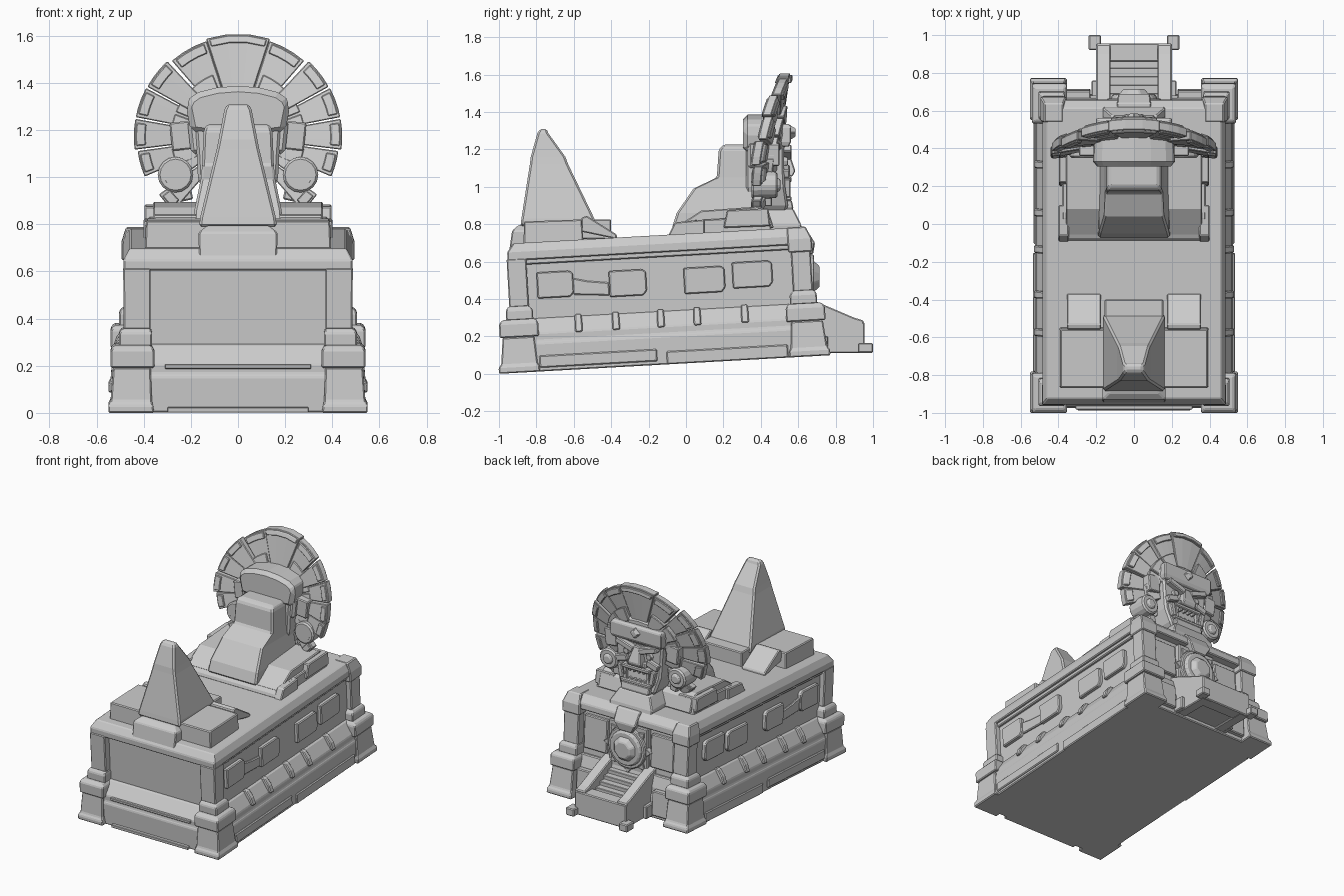
import bpy, bmesh, math
from mathutils import Matrix, Vector

# The building leans: its ground line rises toward the back
TILT = (Matrix.Translation((0, -1, 0)) @ Matrix.Rotation(0.056, 4, 'X')
        @ Matrix.Translation((0, 1, 0)))


def make(name, verts, faces, mirror=False, tilt=False, bevel=0.006, rot=None):
    bm = bmesh.new()
    vs = [bm.verts.new(v) for v in verts]
    for f in faces:
        bm.faces.new([vs[i] for i in f])
    if rot:  # (angle in degrees, axis) about the part's own centre
        c = sum((v.co for v in vs), Vector()) / len(vs)
        bmesh.ops.rotate(bm, verts=vs, cent=c,
                         matrix=Matrix.Rotation(math.radians(rot[0]), 3, rot[1]))
    if tilt:
        bm.transform(TILT)
    bmesh.ops.recalc_face_normals(bm, faces=bm.faces)
    me = bpy.data.meshes.new(name)
    bm.to_mesh(me)
    bm.free()
    ob = bpy.data.objects.new(name, me)
    bpy.context.collection.objects.link(ob)
    if bevel:
        b = ob.modifiers.new("bevel", 'BEVEL')
        b.width, b.segments, b.limit_method = bevel, 1, 'ANGLE'
    if mirror:
        m = ob.modifiers.new("mirror", 'MIRROR')
        m.use_mirror_merge = False
    return ob


def skin(name, rings, **kw):
    n = len(rings[0])
    faces = [tuple(range(n)), tuple(range(len(rings) * n - n, len(rings) * n))]
    for r in range(len(rings) - 1):
        for i in range(n):
            j = (i + 1) % n
            faces.append((r * n + i, r * n + j, r * n + n + j, r * n + n + i))
    return make(name, [p for ring in rings for p in ring], faces, **kw)


def loft(name, levels, **kw):
    """levels: (z, x0, x1, y0, y1), or (z, half_width, y0, y1) when centred"""
    full = [l if len(l) == 5 else (l[0], -l[1], l[1], l[2], l[3]) for l in levels]
    return skin(name, [[(a, c, z), (b, c, z), (b, d, z), (a, d, z)]
                       for z, a, b, c, d in full], **kw)


def box(name, x0, x1, y0, y1, z0, z1, **kw):
    return loft(name, [(z0, x0, x1, y0, y1), (z1, x0, x1, y0, y1)], **kw)


def side_prism(name, yz, x0, x1, **kw):
    return skin(name, [[(x, y, z) for y, z in yz] for x in (x0, x1)], **kw)


def back_prism(name, xz, y0, y1, scale=1.0, **kw):
    cx = sum(p[0] for p in xz) / len(xz)
    cz = sum(p[1] for p in xz) / len(xz)
    far = [(cx + (x - cx) * scale, y1, cz + (z - cz) * scale) for x, z in xz]
    return skin(name, [[(x, y0, z) for x, z in xz], far], **kw)


def circle(cx, cz, r, n, turn=0.0):
    return [(cx + r * math.cos(turn + math.tau * i / n),
             cz + r * math.sin(turn + math.tau * i / n)) for i in range(n)]


# Plinth, walls and sloping roof edge
loft("plinth", [(0, .525, -.965, .69), (.15, .525, -.965, .69), (.165, .515, -.955, .68),
                (.205, .515, -.955, .68), (.285, .462, -.89, .66)], tilt=True)
box("walls", -.45, .45, -.875, .64, .2, .62, tilt=True)
loft("roof", [(.60, .485, -.92, .695), (.645, .485, -.92, .695), (.692, .46, -.885, .655)], tilt=True)
box("front_strip", -.31, .31, -.97, -.94, .185, .205, tilt=True, bevel=.003)
box("front_foot_strip", -.3, .3, -.985, -.95, 0, .022, tilt=True, bevel=.003)
box("side_foot_strip", .51, .535, -.78, -.15, .02, .085, tilt=True, mirror=True)
box("side_foot_strip", .51, .533, -.1, .55, .0, .07, tilt=True, mirror=True)
box("wall_frame", .44, .468, -.83, .60, .575, .61, tilt=True, mirror=True)

# Corner posts, the back pair mirrors the front pair lengthwise
for end, flip in (("front", False), ("back", True)):
    levels = [
        ("post_foot", [(0, .355, .55, -1, -.78), (.03, .36, .55, -1, -.78),
                       (.05, .365, .54, -.985, -.79), (.19, .37, .53, -.97, -.80)]),
        ("post_cap", [(.19, .355, .54, -.985, -.775), (.265, .355, .54, -.985, -.775),
                      (.285, .37, .525, -.965, -.79)]),
        ("post_collar", [(.28, .365, .505, -.945, -.80), (.335, .365, .505, -.945, -.80),
                         (.355, .37, .49, -.93, -.82)]),
        ("post_shaft", [(.35, .37, .485, -.925, -.82), (.61, .37, .487, -.925, -.82)])]
    for part, lv in levels:
        if flip:
            lv = [(z, a, b, -.225 - d, -.225 - c) for z, a, b, c, d in lv]
        loft(end + "_" + part, lv, tilt=True, mirror=True)
loft("back_corner_capital", [(.56, .36, .495, .58, .71), (.63, .36, .495, .58, .71),
                             (.695, .375, .475, .58, .68)], tilt=True, mirror=True)

# Side panels and ribs on the sloping ledge
for y0, y1, z in ((-.77, -.575, .46), (-.385, -.185, .446), (.015, .235, .44), (.275, .49, .455)):
    side_prism("side_panel", [(y0, z - .07), (y1 - .02, z - .07), (y1, z - .045), (y1, z + .055),
               (y1 - .02, z + .07), (y0, z + .07)], .44, .476, tilt=True, mirror=True)
side_prism("side_panel_link", [(-.58, .40), (-.385, .385), (-.385, .455), (-.5, .47), (-.58, .49)],
           .44, .463, tilt=True, mirror=True)
for y in (-.56, -.36, -.12, .075, .33):
    loft("ledge_rib", [(.20, .47, .532, y - .02, y + .02), (.25, .46, .515, y - .02, y + .02),
                       (.295, .45, .48, y - .018, y + .018)], tilt=True, mirror=True)

# Back wall panels, medallion and keystone
box("back_panel", .17, .35, .62, .665, .33, .56, tilt=True, mirror=True)
box("back_low_panel", .23, .36, .66, .72, .03, .2, tilt=True, mirror=True)
box("medallion_backing", -.15, .15, .56, .645, .34, .68)
back_prism("medallion_ring", circle(0, .52, .155, 20), .60, .665, .93)
back_prism("medallion_rim", circle(0, .52, .125, 20), .66, .685, .92)
back_prism("medallion_dome", circle(0, .52, .10, 8, .39), .67, .715, .6)
for i in range(8):
    t = math.tau * i / 8
    d, s = Vector((math.cos(t), math.sin(t))), Vector((-math.sin(t), math.cos(t)))
    c = Vector((0, .52))
    back_prism("medallion_point", [c + d * .145 + s * .03, c + d * .185, c + d * .145 - s * .03],
               .62, .655, bevel=.003)
loft("keystone", [(.64, .05, .56, .68), (.70, .085, .56, .69), (.78, .09, .5, .64)])

# Back stairway
side_prism("stair_cheek", [(.6, .11), (.95, .11), (.95, .285), (.90, .30), (.70, .385), (.6, .42)],
           .125, .2, mirror=True)
box("stair_landing", -.2, .2, .86, .955, .112, .275)
for i in range(5):
    box("step", -.13, .13, .6, .87 - i * .045, .12, .245 + i * .025, bevel=.003)
box("stair_foot", .175, .24, .92, 1.0, .112, .165, mirror=True)
box("stair_wing", .19, .225, .66, .76, .11, .2, mirror=True)

# Front roof: platform, loose slabs and obelisk
loft("front_platform", [(.70, .395, -.87, -.55), (.82, .39, -.865, -.555)], rot=(2, 'X'))
side_prism("sloped_slab", [(-.56, .76), (-.37, .72), (-.37, .745), (-.53, .845), (-.56, .835)],
           .175, .355, mirror=True)
box("obelisk_back_step", -.155, .155, -.56, -.40, .72, .825)
loft("obelisk", [(.79, .165, -.885, -.475), (.83, .16, -.88, -.49), (1.12, .09, -.835, -.63),
                 (1.16, .082, -.83, -.645), (1.285, .058, -.795, -.735), (1.31, .045, -.78, -.745)], bevel=.01)
loft("front_block", [(.66, .165, -.945, -.85), (.765, .168, -.93, -.83), (.795, .13, -.895, -.8)])

# Back roof: shoulders and the stepped trunk behind the head
side_prism("shoulder_base", [(-.09, .74), (.46, .76), (.44, .845), (.03, .82), (-.08, .77)], -.38, .38)
side_prism("shoulder_block", [(-.06, .78), (.47, .78), (.44, .875), (.39, .895), (.08, .872)],
           .12, .36, mirror=True)
side_prism("shoulder_edge", [(-.1, .73), (.1, .74), (.1, .825), (-.06, .81)], .345, .40, mirror=True)
side_prism("side_tablet", [(.2, .78), (.45, .79), (.44, .885), (.22, .875)], .25, .397, mirror=True)
loft("trunk", [(.78, .19, -.075, .4), (.86, .185, -.05, .4), (.99, .158, .04, .4),
               (1.05, .152, .165, .4), (1.20, .146, .175, .4), (1.225, .13, .2, .4)], bevel=.01)
loft("chest", [(.75, .16, .4, .625), (.80, .165, .4, .615), (.88, .12, .4, .575)])

# Head and cap
loft("head", [(.85, .10, .36, .53), (.90, .14, .33, .545), (1.0, .17, .32, .53),
              (1.10, .175, .32, .525), (1.24, .185, .32, .525)], bevel=.012)
arch = [(-.20, 1.19), (-.08, 1.175), (.08, 1.175), (.20, 1.19), (.222, 1.3), (.205, 1.335),
        (.17, 1.36), (.09, 1.38), (0, 1.387), (-.09, 1.38), (-.17, 1.36), (-.205, 1.335), (-.222, 1.3)]
back_prism("cap", arch, .305, .53, .97, bevel=.025)
back_prism("cap_nape", [(-.2, 1.1), (.2, 1.1), (.215, 1.24), (-.215, 1.24)], .33, .45, bevel=.015)
loft("brow_band", [(1.215, .19, .45, .55), (1.24, .2, .44, .562), (1.32, .2, .44, .562), (1.335, .19, .45, .555)])
back_prism("gem", circle(0, 1.29, .045, 4), .55, .585, .55, bevel=.003)

# Face
box("brow", .02, .16, .50, .565, 1.165, 1.205, rot=(-18, 'Y'), mirror=True)
back_prism("eye", circle(.088, 1.135, .032, 6), .51, .545, .7, rot=(-12, 'Y'), mirror=True, bevel=.003)
box("cheek", .075, .165, .49, .555, 1.06, 1.105, rot=(18, 'Y'), mirror=True)
loft("nose", [(1.055, .055, .5, .57), (1.085, .05, .5, .585), (1.19, .024, .5, .55)])
loft("nostril", [(1.055, .035, .075, .5, .56), (1.09, .035, .07, .5, .55)], mirror=True)
box("upper_lip", -.11, .11, .5, .565, 1.025, 1.052)
box("mouth_corner", .105, .14, .5, .56, .945, 1.045, rot=(10, 'Y'), mirror=True)
box("lower_lip", -.12, .12, .5, .565, .925, .95)
loft("chin", [(.855, .085, .48, .555), (.885, .11, .48, .575), (.93, .11, .48, .565)])
for x, w, h in ((.018, .015, .022), (.053, .014, .022), (.088, .015, .055)):
    loft("upper_tooth", [(1.03 - h, x - w * .4, x + w * .4, .51, .555),
                         (1.035, x - w, x + w, .51, .558)], mirror=True, bevel=.002)
    loft("lower_tooth", [(.945, x - w, x + w, .51, .557),
                         (.945 + h * .8, x - w * .5, x + w * .5, .51, .553)], mirror=True, bevel=.002)


# Fan headdress: curved wedges around the head on a bowed, leaning surface
def fan(name, a0, a1, r0, r1, thick, shift, mirror=True):
    rings, n = [], 3
    for i in range(n + 1):
        a = math.radians(a0 + (a1 - a0) * i / n)
        ring = []
        for r, t in ((r0, -.5), (r1, -.42), (r1, .42), (r0, .5)):
            x, z = r * math.sin(a), 1.17 + r * math.cos(a)
            ring.append((x, .455 + .17 * (z - 1.2) - .33 * x * x + t * thick + shift, z))
        rings.append(ring)
    skin(name, rings, mirror=mirror, bevel=.004)


for k, (a0, a1, r) in enumerate([(18, 41, .428), (43, 61, .44), (62, 79, .442), (80, 97, .442),
                                 (98, 113, .43), (114, 125, .37), (126, 139, .415)]):
    fan("feather", a0, a1, .19, r, .055, .006 * (-1) ** k)
    fan("feather_tip", a0 + 2, a1 - 2, r - .05, r - .008, .075, .006 * (-1) ** k)
fan("top_feather", -18, 18, .18, .438, .07, .005, mirror=False)
fan("top_feather_tip", -16.5, 16.5, .40, .43, .09, .008, mirror=False)
for a in range(22, 118, 24):
    fan("inner_feather", a, a + 22, .19, .285, .095, .012)

# Ear ornaments
back_prism("ear_disc", circle(.265, 1.01, .076, 16), .35, .49, .92, mirror=True, bevel=.01)
back_prism("ear_stud", circle(.265, 1.01, .042, 12), .48, .505, .7, mirror=True)
box("ear_plate", .195, .285, .36, .50, 1.115, 1.235, rot=(6, 'Y'), mirror=True)
box("ear_tassel", .195, .25, .38, .46, .90, .955, rot=(12, 'Y'), mirror=True)
